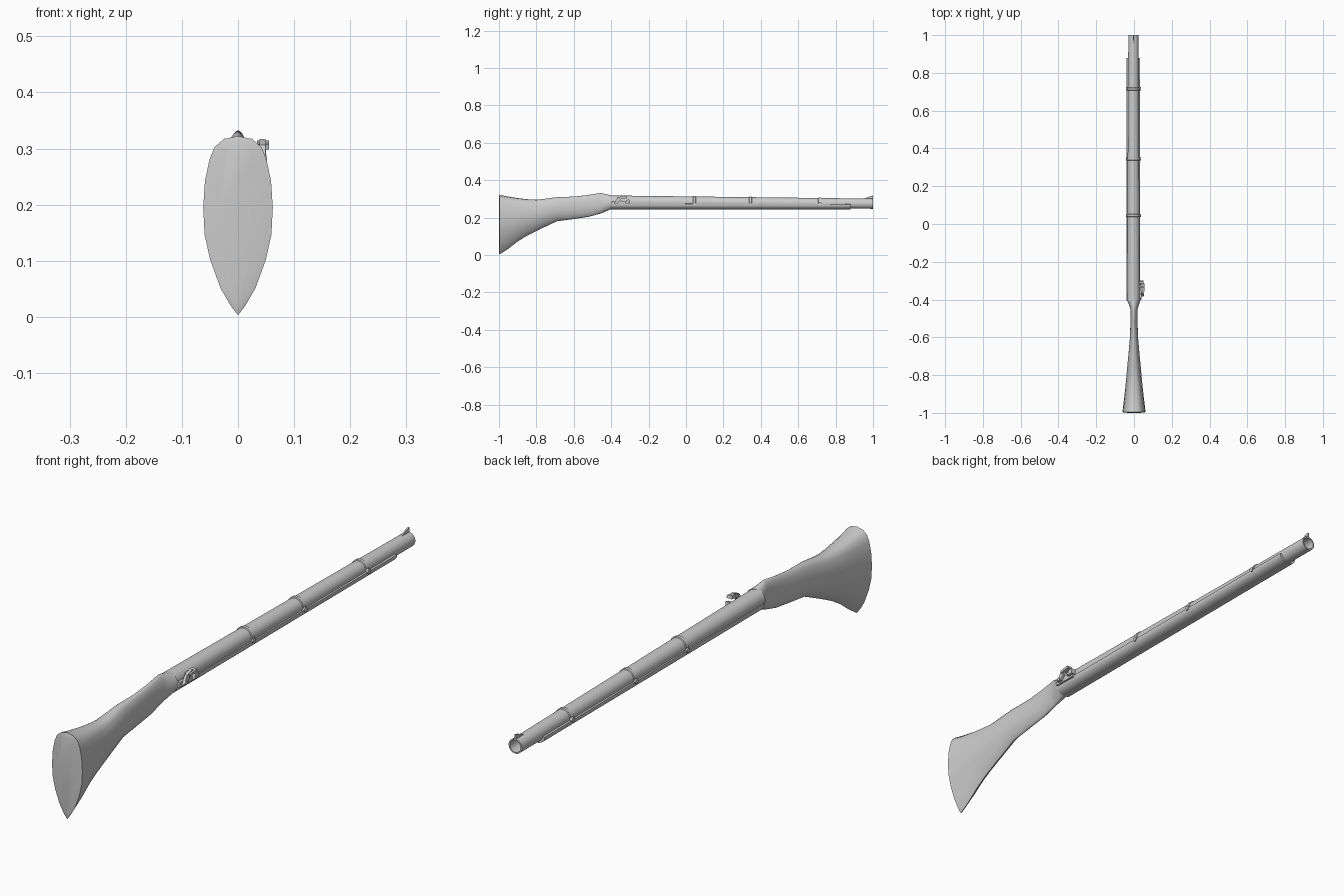
import bpy, bmesh, math
from mathutils import Vector, Matrix

if "Cube" in bpy.data.objects:
    bpy.data.objects.remove(bpy.data.objects["Cube"])

CX = -0.003  # barrel and forestock axis


def finish(bm, name, angle=35):
    bmesh.ops.recalc_face_normals(bm, faces=bm.faces)
    me = bpy.data.meshes.new(name)
    bm.to_mesh(me)
    bm.free()
    ob = bpy.data.objects.new(name, me)
    bpy.context.collection.objects.link(ob)
    bpy.ops.object.select_all(action='DESELECT')
    ob.select_set(True)
    bpy.context.view_layer.objects.active = ob
    bpy.ops.object.shade_smooth_by_angle(angle=math.radians(angle))
    return ob


def loft(name, rings, caps=True, angle=35):
    bm = bmesh.new()
    vs = [[bm.verts.new(p) for p in r] for r in rings]
    n = len(rings[0])
    for a, b in zip(vs, vs[1:]):
        for i in range(n):
            j = (i + 1) % n
            bm.faces.new((a[i], a[j], b[j], b[i]))
    if caps:
        bm.faces.new(vs[0])
        bm.faces.new(vs[-1])
    return finish(bm, name, angle)


def prism(name, outline, x0, x1):
    return loft(name, [[(x, y, z) for y, z in outline] for x in (x0, x1)])


def cylinder(name, loc, r, depth, axis='X', seg=16):
    bm = bmesh.new()
    rot = Matrix.Rotation(math.pi / 2, 4, 'Y' if axis == 'X' else 'X')
    bmesh.ops.create_cone(bm, cap_ends=True, segments=seg, radius1=r, radius2=r,
                          depth=depth, matrix=Matrix.Translation(loc) @ rot)
    return finish(bm, name)


def barrel_axis(y):
    t = (y + 0.41) / 1.41
    return 0.284 - 0.010 * t, 0.034 - 0.007 * t  # centre height, radius


def circle(y, dr=0.0, n=32):
    z, r = barrel_axis(y)
    return [(CX + (r + dr) * math.cos(2 * math.pi * i / n), y,
             z + (r + dr) * math.sin(2 * math.pi * i / n)) for i in range(n)]


# Butt stock: lens sections at the butt blending to ovals at the wrist
LENS = [(0, 0), (.05, .2), (.15, .5), (.31, .8), (.45, .96), (.6, 1),
        (.75, .95), (.87, .82), (.94, .67), (.985, .4), (1, 0)]
# y, bottom, top, half width, blend towards oval
STATIONS = [(-1.0, .003, .322, .062, 0), (-.985, .010, .319, .060, 0),
            (-.95, .033, .312, .056, .05), (-.90, .072, .304, .050, .1),
            (-.85, .103, .298, .045, .2), (-.80, .128, .295, .040, .3),
            (-.75, .152, .301, .036, .4), (-.69, .180, .309, .030, .6),
            (-.60, .192, .312, .022, .8), (-.52, .204, .321, .019, 1),
            (-.455, .222, .332, .018, 1), (-.435, .230, .326, .024, 1),
            (-.40, .245, .319, .036, 1)]


def stock_ring(y, b, t, w, k, sx=1, sz=1):
    pts = []
    mid = (b + t) / 2
    for u, lw in LENS:
        ang = math.pi * u
        uo, wo = (1 - math.cos(ang)) / 2, math.sin(ang)
        pts.append(((lw * (1 - k) + wo * k) * w * sx,
                    mid + (b + (t - b) * (u * (1 - k) + uo * k) - mid) * sz))
    return [(x, y, z) for x, z in pts] + [(-x, y, z) for x, z in pts[-2:0:-1]]


s0 = STATIONS[0]
rings = [stock_ring(-1.0, *s0[1:], sx=.5, sz=.94)]
rings += [stock_ring(-.996, *s0[1:])] + [stock_ring(*s) for s in STATIONS[1:]]
loft("butt_stock", rings, angle=50)

# Hollow barrel: outer skin, muzzle lip and bore
loft("barrel", [circle(-.41), circle(1.0), circle(1.0, -.005), circle(-.38, -.006)])

# Forestock: U-shaped channel under the barrel
def channel(y):
    zc, r = barrel_axis(y)
    top, bot, w = .275 - .004 * (y + .4) / 1.28, .243, .036
    n = 16
    outer = [(CX - w * math.cos(math.pi * i / n), y,
              top - (top - bot) * math.sin(math.pi * i / n) ** .8) for i in range(n + 1)]
    a = math.asin((top - zc) / r)
    ri = r - .001
    inner = []
    for i in range(n + 1):
        th = a - (math.pi + 2 * a) * i / n
        inner.append((CX + ri * math.cos(th), y, zc + ri * math.sin(th)))
    return outer + inner


loft("forestock", [channel(y) for y in (-.405, 0, .45, .88)])

# Barrel bands with side studs
for i, y in enumerate((.045, .345, .715)):
    loft(f"barrel_band_{i + 1}", [circle(y - .008), circle(y - .006, .003),
                                  circle(y + .006, .003), circle(y + .008)], False)
    cylinder(f"band_stud_{i + 1}", (CX, y, .273), .009, .078)

# Front sight blade
prism("front_sight", [(.945, .297), (1, .297), (1, .318), (.985, .314), (.96, .304)],
      CX - .003, CX + .003)

# Lock: plate, pan, hammer and jaw on the right side
prism("lock_plate", [(-.40, .270), (-.31, .268), (-.30, .278), (-.34, .290), (-.395, .288)],
      .025, .040)
prism("hammer", [(-.385, .276), (-.365, .274), (-.345, .300), (-.325, .308),
                 (-.335, .317), (-.365, .306)], .038, .049)
prism("hammer_jaw", [(-.355, .298), (-.315, .304), (-.318, .314), (-.358, .308)], .034, .055)
prism("priming_pan", [(-.325, .275), (-.30, .277), (-.302, .298), (-.318, .294)], .026, .050)
cylinder("hammer_screw", (.045, -.374, .281), .007, .014)
